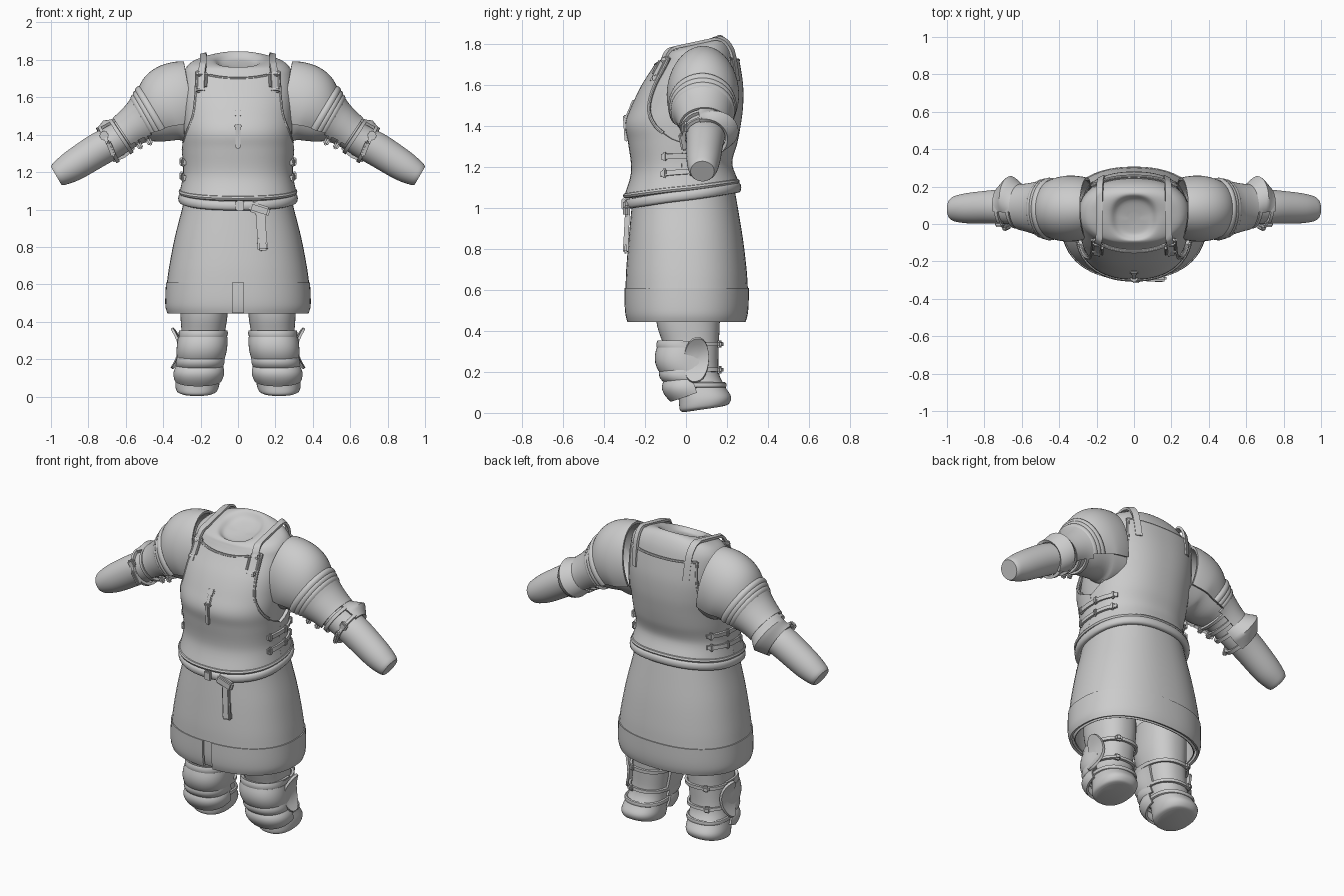
import bpy, bmesh
from math import sin, cos, asin, pi, radians, sqrt, hypot
from mathutils import Vector, Matrix

if "Cube" in bpy.data.objects:
    bpy.data.objects.remove(bpy.data.objects["Cube"])

GREY = bpy.data.materials.new("plain grey")
GREY.use_nodes = True
GREY.diffuse_color = (0.6, 0.6, 0.6, 1)
GREY.node_tree.nodes["Principled BSDF"].inputs["Base Color"].default_value = (0.6, 0.6, 0.6, 1)
made = []
P = 0.87  # roundness of the body cross-sections


def finish(name, bm, thick=0, mirror=False):
    bmesh.ops.recalc_face_normals(bm, faces=bm.faces)
    me = bpy.data.meshes.new(name)
    bm.to_mesh(me)
    bm.free()
    me.materials.append(GREY)
    ob = bpy.data.objects.new(name, me)
    bpy.context.scene.collection.objects.link(ob)
    if thick:
        m = ob.modifiers.new("thickness", 'SOLIDIFY')
        m.thickness, m.offset = thick, 0
    if mirror:
        ob.modifiers.new("mirror", 'MIRROR').use_mirror_merge = False
    made.append(ob)


def span(a, b, n):
    return [a + (b - a) * i / n for i in range(n + 1)]


def grid(name, fn, us, vs, wrap_u=False, wrap_v=False, cap=False, thick=0, mirror=False):
    """Surface through fn(u, v); wrapped directions skip their last sample."""
    us = us[:-1] if wrap_u else us
    vs = vs[:-1] if wrap_v else vs
    bm = bmesh.new()
    rows = [[bm.verts.new(fn(u, v)) for u in us] for v in vs]
    nu, nv = len(us), len(vs)
    for j in range(nv if wrap_v else nv - 1):
        for i in range(nu if wrap_u else nu - 1):
            k, l = (i + 1) % nu, (j + 1) % nv
            bm.faces.new((rows[j][i], rows[j][k], rows[l][k], rows[l][i]))
    if cap:
        bm.faces.new(rows[0])
        bm.faces.new(rows[-1])
    finish(name, bm, thick, mirror)


def tube(name, pts, r, mirror=False):
    """Round cord along a list of points."""
    pts = [Vector(p) for p in pts]

    def fn(u, i):
        d = (pts[min(i + 1, len(pts) - 1)] - pts[max(i - 1, 0)]).normalized()
        a = d.orthogonal().normalized() if abs(d.x) > .9 else d.cross(Vector((1, 0, 0))).normalized()
        return pts[i] + r * (cos(u) * a + sin(u) * d.cross(a))
    grid(name, fn, span(0, 2 * pi, 8), list(range(len(pts))), True, cap=True, mirror=mirror)


def box(name, loc, size, rot=(0, 0, 0), mirror=False):
    bm = bmesh.new()
    m = Matrix.Translation(loc)
    for axis, r in zip("XYZ", rot):
        m = m @ Matrix.Rotation(radians(r), 4, axis)
    bmesh.ops.create_cube(bm, size=1, matrix=m @ Matrix.Diagonal((*size, 1)))
    bmesh.ops.bevel(bm, geom=bm.edges[:], offset=min(size) * .3, segments=2, affect='EDGES')
    finish(name, bm, 0, mirror)


def row(table, t):
    """Smooth interpolation between table rows."""
    n = len(table) - 1
    t = max(0, min(n, t))
    i = min(int(t), n - 1)
    f = t - i
    a, b, c, d = (table[max(0, min(n, i + k))] for k in (-1, 0, 1, 2))
    return [q + .5 * f * (r - p + f * (2 * p - 5 * q + 4 * r - s + f * (3 * (q - r) + s - p)))
            for p, q, r, s in zip(a, b, c, d)]


def power(v):
    return (1 if v >= 0 else -1) * abs(v) ** P


def ring(r, ang, off=0):
    z, a, yf, yb, tilt, cx = r
    return Vector((cx + (a + off) * power(cos(ang)),
                   (yf + yb) / 2 + ((yb - yf) / 2 + off) * power(sin(ang)), z + tilt * sin(ang)))


# Cross-sections: height, half width, front y, back y, tilt, centre x
TORSO = [(1.095, .29, -.28, .235, .035, 0), (1.2, .272, -.247, .205, .02, 0), (1.32, .28, -.262, .23, 0, 0),
         (1.41, .288, -.275, .247, 0, 0), (1.5, .295, -.243, .258, 0, 0), (1.6, .3, -.195, .258, 0, 0),
         (1.7, .295, -.13, .243, 0, 0), (1.755, .28, -.11, .225, .02, 0), (1.79, .235, -.1, .195, .037, 0),
         (1.803, .14, -.085, .16, .042, 0), (1.775, .09, -.055, .125, .03, 0), (1.765, .03, 0, .06, .01, 0)]
SKIRT = [(1.09, .28, -.262, .23, .04, 0), (1.0, .3, -.268, .25, .02, 0), (.85, .338, -.28, .278, 0, 0),
         (.7, .367, -.292, .296, 0, 0), (.61, .38, -.295, .302, 0, 0)]
HEM = [(.61, .382, -.297, .304, 0, 0), (.53, .386, -.297, .303, 0, 0), (.48, .385, -.293, .298, 0, 0),
       (.447, .375, -.284, .289, 0, 0)]
LEG = [(.62, .13, -.14, .16, 0, .185), (.45, .127, -.145, .165, 0, .182), (.33, .115, -.11, .16, 0, .187),
       (.2, .108, -.075, .16, 0, .2), (.13, .112, -.045, .19, 0, .21), (.07, .118, -.035, .22, .01, .217),
       (.03, .108, -.03, .21, .015, .22), (.018, .085, -.012, .185, .015, .22)]
# Arm sections: x, z, y, vertical radius, depth radius
ARM = [(.25, 1.572, .084, .212, .152), (.36, 1.548, .082, .198, .15), (.455, 1.495, .08, .15, .138),
       (.53, 1.452, .085, .104, .115), (.6, 1.405, .09, .087, .1), (.67, 1.36, .095, .088, .096),
       (.75, 1.317, .092, .09, .09), (.88, 1.235, .085, .083, .082), (.95, 1.193, .082, .068, .07),
       (.972, 1.18, .08, .057, .058)]


def torso(t, ang, off=0):
    p = ring(row(TORSO, t), ang, off)
    p.z += off * max(0, min(1, (t - 5.5) / 2))
    return p


def arm(t, ang, off=0):
    x, z, y, rv, rd = row(ARM, t)
    a, b = row(ARM, t - .3), row(ARM, t + .3)
    dx, dz = b[0] - a[0], b[1] - a[1]
    n = hypot(dx, dz)
    v, h = (rv + off) * sin(ang), (rd + off) * cos(ang)
    return Vector((x - dz / n * v, y + h, z + dx / n * v))


def leg(t, ang, off=0):
    return ring(row(LEG, t), ang, off)


TURN = span(0, 2 * pi, 48)
UNIT = span(-1, 1, 32)

# Undershirt with the hollow neck, and the sleeves
grid("shirt_body", lambda u, v: torso(v, u), TURN, span(0, 11, 55), True, cap=True)
grid("sleeve", lambda u, v: arm(v, u), TURN, span(0, 9, 45), True, mirror=True)
grid("cuff_hollow", lambda u, v: arm(9, u, -.032 * v) - Vector((.86, 0, -.5)) * .03 * v * v,
     TURN, span(0, 1, 4), True, cap=True, mirror=True)

# Breastplate and backplate with cut armholes
EDGE = [(1,), (1,), (1,), (.9,), (.77,), (.715,), (.71,), (.74,)]


def panel(side, rise):
    def fn(u, v):
        top = 5.95 + .6 * u * u if side < 0 else 6.2 + .1 * u * u
        t = v * top
        half = asin(min(1, row(EDGE, t)[0]) ** (1 / P))
        return torso(t, side * (pi / 2 - u * half), rise)
    return fn


for side, name in ((-1, "breastplate"), (1, "backplate")):
    grid(name, panel(side, .012), UNIT, span(0, 1, 36), thick=.018)
    rim = panel(side, .016)
    tube(name + "_arm_rim", [rim(1, v) for v in span(.38, 1, 20)], .009, True)
    tube(name + "_neck_rim", [rim(u, 1) for u in UNIT], .008)
grid("breastplate_lower_rim", lambda u, v: torso(0, v, .012 + .016 * cos(u)) + Vector((0, 0, .014 * sin(u))),
     span(0, 2 * pi, 8), TURN, True, True)


# Shoulder straps hugging the body from front to back
def strap(u, v):
    x = .185 - .012 * v + .017 * u
    t = 8.15 - abs(v) * 2.95
    c = min(1, x / row(TORSO, t)[1]) ** (1 / P)
    s = sqrt(1 - c * c)
    r = torso(t, asin(s) * (1 if v > 0 else -1), .026 - .012 * max(0, 1 - 2 * abs(v)))
    return Vector((x, r.y, r.z))


grid("shoulder_strap", strap, [-1, 0, 1], span(-1, 1, 31), thick=.014, mirror=True)
for v in (-.95, -.64):
    box("strap_buckle", strap(0, v), (.056, .024, .03), (-35, 0, 0), True)
for u in (-1.4, 1.4):
    tube("strap_frame", [strap(u, v) + Vector((0, -.006, .003)) for v in span(-.9, -.68, 4)], .007, True)

# Chest toggle
box("chest_tab", (0, -.295, 1.39), (.026, .018, .13), (4, 0, 0))
box("chest_tab_loop", (0, -.293, 1.445), (.042, .022, .018))
box("chest_stem", (0, -.274, 1.475), (.03, .018, .07), (-24, 0, 0))
box("chest_knob", (0, -.258, 1.512), (.046, .02, .04), (-26, 0, 0))

# Side straps joining the two plates
for t in (.8, 1.45):
    grid("side_strap", lambda u, v: torso(t + .1 * u, v, .026), [-1, 0, 1],
         span(radians(-20), radians(38), 10), thick=.014, mirror=True)
    for a in (-16, 8, 32):
        box("side_buckle", torso(t, radians(a), .03), (.022, .022, .045), (0, 0, a), True)

# Belt with knot and hanging tail
BELT = (1.06, .29, -.272, .24, .04, 0)
grid("belt", lambda u, v: ring(BELT, v, .012 + .018 * power(cos(u))) + Vector((0, 0, .025 * power(sin(u)))),
     span(0, 2 * pi, 12), TURN, True, True)
box("belt_knot", (.115, -.29, 1.0), (.11, .035, .055), (0, 18, 0))
box("belt_buckle", (.01, -.305, 1.02), (.045, .02, .055))
box("belt_tail", (.125, -.29, .9), (.05, .024, .22), (-3, -4, 0))
box("belt_tail_tip", (.132, -.294, .805), (.056, .028, .05), (-3, -4, 0))

# Skirt, split hem and lining
grid("skirt", lambda u, v: ring(row(SKIRT, v), u, -.006), TURN, span(0, 4, 20), True, thick=.012)
gap = radians(3)
grid("skirt_hem", lambda u, v: ring(row(HEM, v), u, -.004), span(-pi / 2 + gap, 1.5 * pi - gap, 60),
     span(0, 3, 10), thick=.014)
grid("skirt_lining", lambda u, v: ring(row(HEM, v), u, -.026), TURN, span(0, 3, 8), True, thick=.006)

# Shoulder guard: cap, ridged bands, upper arm plate
ARC = span(radians(-28), radians(208), 32)
grid("shoulder_cap", lambda u, v: arm(v, u, .004 + .014 * sin(pi * min(1, (v - .05) / 1.85))),
     ARC, span(.05, 1.95, 16), thick=.016, mirror=True)
for t in (1.95, 2.2, 2.45):
    grid("shoulder_band", lambda u, v: arm(t + v, u, .018 - .5 * v * v), ARC, span(-.13, .13, 4),
         thick=.022, mirror=True)
grid("upper_arm_plate", lambda u, v: arm(v, u, .016), span(radians(-40), radians(215), 32),
     span(2.6, 4.1, 10), thick=.016, mirror=True)
for t in (3.0, 3.7):
    grid("upper_arm_strap", lambda u, v: arm(t + v, u, .012), TURN, span(-.12, .12, 2), True,
         thick=.014, mirror=True)
    box("upper_arm_buckle", arm(t, radians(235), .02), (.03, .03, .05), (0, 30, 0), True)

# Elbow guard on the back of the arm, held by straps
grid("elbow_guard", lambda u, v: arm(4.8 + .72 * v, u, .01 + .048 * (1 - abs(v)) * max(0, cos(u - .25))),
     span(radians(-65), radians(105), 24), span(-1, 1, 12), thick=.016, mirror=True)
for t in (4.35, 5.3):
    grid("elbow_strap", lambda u, v: arm(t + v, u, .012), TURN, span(-.12, .12, 2), True,
         thick=.016, mirror=True)
box("elbow_buckle", arm(5.3, radians(150), .018), (.045, .026, .045), (0, 30, 0), True)
box("elbow_strap_end", arm(5.3, radians(195), .02), (.026, .03, .09), (12, 22, 0), True)

# Legs with rounded boots
grid("leg", lambda u, v: leg(v, u), TURN, span(0, 7, 35), True, cap=True, mirror=True)
grid("boot_top_roll", lambda u, v: leg(3.9, v, .002 + .01 * cos(u)) + Vector((0, 0, .014 * sin(u))),
     span(0, 2 * pi, 8), TURN, True, True, mirror=True)


# Knee guards: overlapping curved plates open at the back
def knee_plate(name, t0, t1, bulge, base, drop, half=100):
    def fn(u, v):
        front = max(0, cos(u))
        p = leg(t0 + (t1 - t0) * v, u - pi / 2, base + bulge * sin(pi * (.15 + .7 * v)) * front)
        p.z -= drop * front * v
        return p
    grid(name, fn, span(radians(-half), radians(half), 28), span(0, 1, 8), thick=.014, mirror=True)


knee_plate("knee_upper_plate", 1.82, 2.25, .022, .006, .005)
knee_plate("knee_cap", 2.1, 2.95, .042, .01, .025)
knee_plate("knee_lower_plate", 2.75, 3.45, .046, .006, .02, 90)
knee_plate("shin_plate", 3.4, 4.35, .058, .004, .045, 80)
for t in (1.95, 2.9):
    grid("leg_strap", lambda u, v: leg(t + v, u, .01), TURN, span(-.08, .08, 2), True,
         thick=.014, mirror=True)
    box("leg_buckle", leg(t, radians(65), .016), (.04, .03, .035), (0, 0, -25), True)


# Flared, pointed side wing of each knee
def wing(u, v):
    h = v * sin(u)
    return Vector((.312 + .042 * h * h, .05 + .062 * v * power(cos(u)),
                   .258 + .108 * h + .012 * v * cos(u)))


grid("knee_wing", wing, span(0, 2 * pi, 24), [.02, .25, .5, .75, 1], True, thick=.014, mirror=True)

# Apply modifiers and smooth while keeping sharp rims
bpy.ops.object.select_all(action='DESELECT')
for ob in made:
    ob.select_set(True)
bpy.context.view_layer.objects.active = made[0]
bpy.ops.object.convert(target='MESH')
bpy.ops.object.shade_smooth_by_angle(angle=radians(40))
